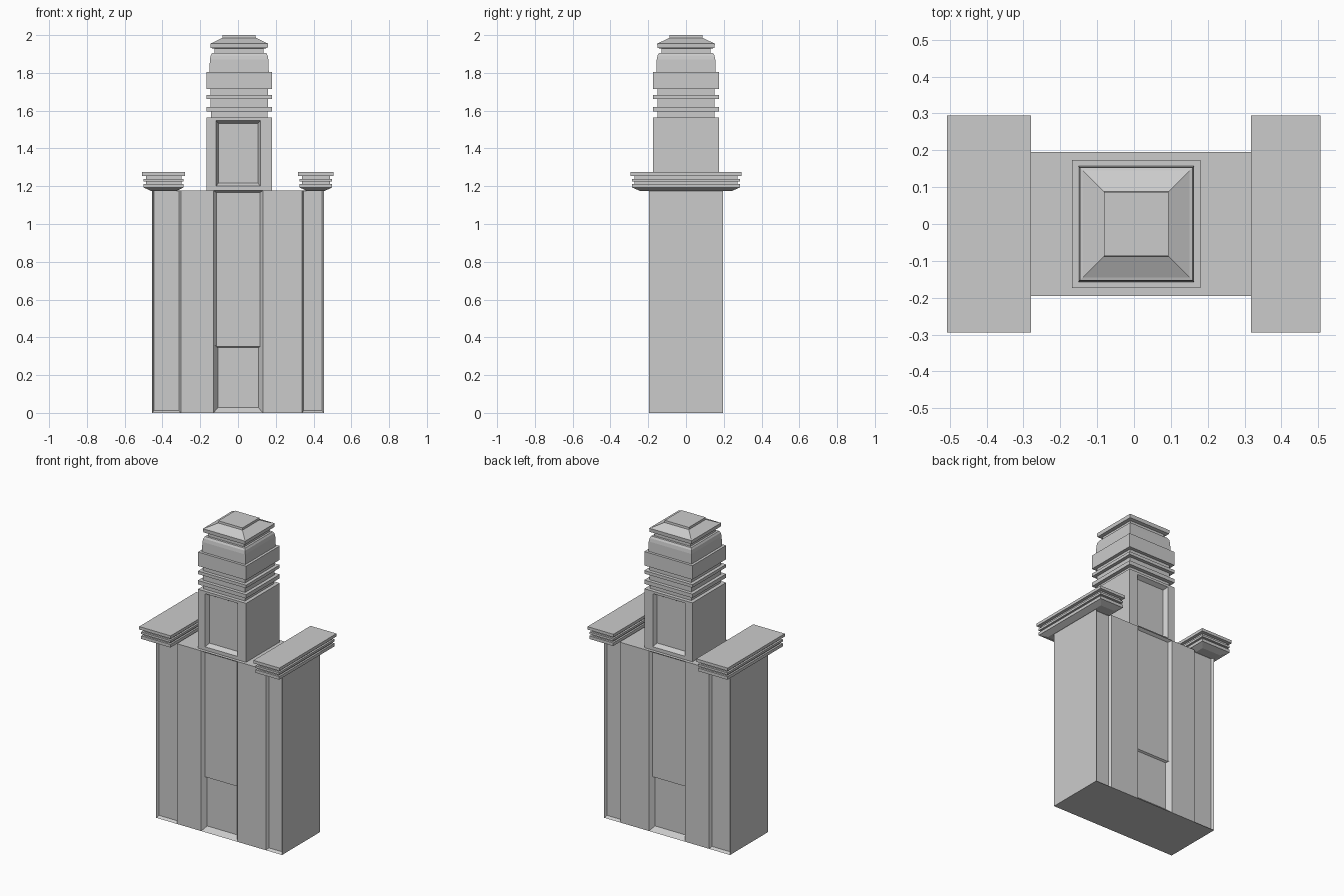
import bpy, bmesh

if "Cube" in bpy.data.objects:
    bpy.data.objects.remove(bpy.data.objects["Cube"])

BODY_Y = 0.195
TOWER_X, TOWER_HALF = 0.006, 0.174


def make_object(name, rings):
    """Skin a stack of four-point rings and cap both ends."""
    bm = bmesh.new()
    loops = [[bm.verts.new(p) for p in ring] for ring in rings]
    for a, b in zip(loops, loops[1:]):
        for i in range(4):
            j = (i + 1) % 4
            bm.faces.new((a[i], a[j], b[j], b[i]))
    bm.faces.new(loops[0][::-1])
    bm.faces.new(loops[-1])
    bmesh.ops.recalc_face_normals(bm, faces=bm.faces)
    mesh = bpy.data.meshes.new(name)
    bm.to_mesh(mesh)
    bm.free()
    obj = bpy.data.objects.new(name, mesh)
    bpy.context.collection.objects.link(obj)
    return obj


def stack(name, cx, profile):
    """Rectangular tiers from (half width, half depth, z) levels."""
    return make_object(name, [
        [(cx - hx, -hy, z), (cx + hx, -hy, z), (cx + hx, hy, z), (cx - hx, hy, z)]
        for hx, hy, z in profile])


def recess(target, face_y, outer, inner, depth):
    """Cut a splayed panel into the front and back; rects are x0, x1, z0, z1."""
    grow = 0.01 / depth
    wide = [o + (o - i) * grow for o, i in zip(outer, inner)]
    for side in (-1, 1):
        rings = []
        for (x0, x1, z0, z1), y in ((wide, face_y + 0.01), (inner, face_y - depth)):
            rings.append([(x0, side * y, z0), (x1, side * y, z0),
                          (x1, side * y, z1), (x0, side * y, z1)])
        cutter = make_object("recess_cutter", rings)
        cutter.hide_render = True
        mod = target.modifiers.new("recess", 'BOOLEAN')
        mod.operation = 'DIFFERENCE'
        mod.solver = 'EXACT'
        mod.object = cutter
        bpy.context.view_layer.objects.active = target
        bpy.ops.object.modifier_apply(modifier=mod.name)
        bpy.data.objects.remove(cutter)


# Main block with pilaster panels, central bay and doorway
body = stack("main_body", 0, [(0.455, BODY_Y, 0), (0.455, BODY_Y, 1.178)])
recess(body, BODY_Y, (-0.455, -0.303, 0, 1.19), (-0.445, -0.313, 0.012, 1.175), 0.016)
recess(body, BODY_Y, (0.338, 0.455, 0, 1.19), (0.348, 0.445, 0.012, 1.175), 0.016)
recess(body, BODY_Y, (-0.13, 0.132, 0.1, 1.178), (-0.115, 0.117, 0.2, 1.166), 0.018)
recess(body, BODY_Y, (-0.13, 0.132, 0, 0.362), (-0.107, 0.108, 0.028, 0.345), 0.03)

# Tower shaft with a tall niche front and back
shaft = stack("tower_shaft", TOWER_X,
              [(TOWER_HALF, TOWER_HALF, 1.17), (TOWER_HALF, TOWER_HALF, 1.563)])
recess(shaft, TOWER_HALF, (-0.116, 0.118, 1.2, 1.547), (-0.102, 0.105, 1.218, 1.532), 0.026)

# Ringed crown, belfry and stepped cap
crown = [(0.150, 1.56), (0.150, 1.595), (0.174, 1.595), (0.174, 1.62),
         (0.152, 1.62), (0.152, 1.662), (0.174, 1.662), (0.174, 1.682),
         (0.152, 1.682), (0.152, 1.715), (0.174, 1.715), (0.174, 1.806),
         (0.157, 1.806), (0.155, 1.87), (0.151, 1.892), (0.144, 1.904),
         (0.130, 1.904), (0.130, 1.928), (0.151, 1.932), (0.153, 1.956),
         (0.145, 1.958), (0.088, 1.986), (0.087, 2.0)]
stack("tower_crown", TOWER_X, [(h, h, z) for h, z in crown])

# Layered cornices over both ends: (inset, z)
layers = [(0.05, 1.176), (0.012, 1.192), (0.009, 1.192), (0.009, 1.212),
          (0.022, 1.212), (0.022, 1.224), (0.009, 1.224), (0.009, 1.238),
          (0.022, 1.238), (0.022, 1.255), (0, 1.255), (0, 1.274)]
for name, x0, x1 in (("left_cornice", -0.508, -0.28), ("right_cornice", 0.318, 0.506)):
    stack(name, (x0 + x1) / 2,
          [((x1 - x0) / 2 - d * 0.9, 0.295 - d, z) for d, z in layers])
